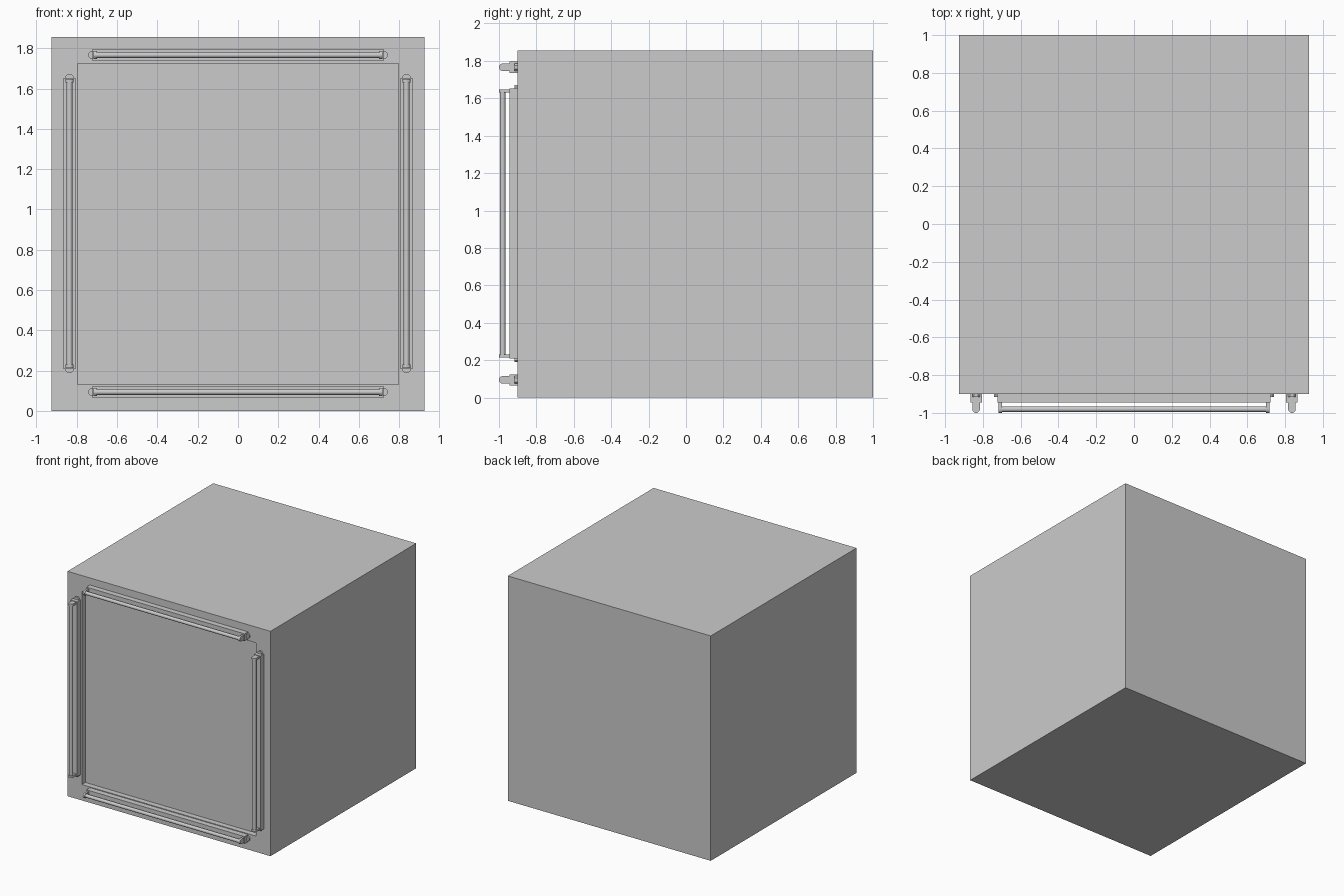
import bpy, bmesh
from math import pi, cos, sin
from mathutils import Matrix, Vector

if "Cube" in bpy.data.objects:
    bpy.data.objects.remove(bpy.data.objects["Cube"])

HALF, HEIGHT, FRONT, BACK = 0.926, 1.855, -0.9, 1.0
CENTRE = Vector((0, 0, HEIGHT / 2 + 0.003))
OFFSET = 0.836  # handle distance from the centre of the front


def finish(bm, name):
    bmesh.ops.recalc_face_normals(bm, faces=bm.faces[:])
    me = bpy.data.meshes.new(name)
    bm.to_mesh(me)
    bm.free()
    ob = bpy.data.objects.new(name, me)
    bpy.context.collection.objects.link(ob)
    return ob


def add_box(bm, x0, x1, y0, y1, z0, z1):
    m = Matrix.Translation(((x0 + x1) / 2, (y0 + y1) / 2, (z0 + z1) / 2)) @ Matrix.Diagonal((x1 - x0, y1 - y0, z1 - z0, 1))
    return bmesh.ops.create_cube(bm, size=1, matrix=m)["verts"]


def prism(bm, pts, offset):
    f = bm.faces.new([bm.verts.new(p) for p in pts])
    r = bmesh.ops.extrude_face_region(bm, geom=[f])
    bmesh.ops.translate(bm, vec=offset, verts=[v for v in r["geom"] if isinstance(v, bmesh.types.BMVert)])


# cabinet body with a shallow square recess in the front
bm = bmesh.new()
add_box(bm, -HALF, HALF, FRONT, BACK, 0, HEIGHT)
bm.normal_update()
front = [f for f in bm.faces if f.normal.y < -0.9]
bmesh.ops.inset_region(bm, faces=front, thickness=0.185)
bm.normal_update()
r = bmesh.ops.extrude_face_region(bm, geom=front)
bmesh.ops.translate(bm, vec=(0, 0.045, 0), verts=[v for v in r["geom"] if isinstance(v, bmesh.types.BMVert)])
bmesh.ops.delete(bm, geom=front, context="FACES")
finish(bm, "body")


# handle parts, laid out along x around the origin
def handle(name, angle):
    place = Matrix.Translation(CENTRE) @ Matrix.Rotation(angle, 4, "Y") @ Matrix.Translation((0, 0, OFFSET))
    # backing rail
    bm = bmesh.new()
    add_box(bm, -0.722, 0.722, -0.945, FRONT, -0.03, 0.03)
    finish(bm, name + "_rail").matrix_world = place

    # round grip bar
    bm = bmesh.new()
    bmesh.ops.create_cone(bm, cap_ends=True, segments=16, radius1=0.0145, radius2=0.0145, depth=1.41,
                          matrix=Matrix.Translation((0, -0.98, 0)) @ Matrix.Rotation(pi / 2, 4, "Y"))
    for f in bm.faces:
        f.smooth = len(f.verts) == 4
    finish(bm, name + "_bar").matrix_world = place

    # end posts with rounded tips, and small end tabs with cut corners
    bm = bmesh.new()
    for s in (-1, 1):
        arc = [(-0.98 - 0.02 * sin(pi * i / 10), 0.02 * cos(pi * i / 10)) for i in range(11)]
        prof = [(-0.94, 0.02)] + arc + [(-0.94, -0.02)]
        prism(bm, [(s * 0.7, y, z) for y, z in prof], (s * 0.017, 0, 0))
        tab = [(0.71, 0.02), (0.731, 0.02), (0.741, 0.01), (0.741, -0.01), (0.731, -0.02), (0.71, -0.02)]
        prism(bm, [(s * x, -0.916, z) for x, z in tab], (0, 0.018, 0))
    finish(bm, name + "_ends").matrix_world = place


for i, side in enumerate(("top", "right", "bottom", "left")):
    handle(side + "_handle", i * pi / 2)
